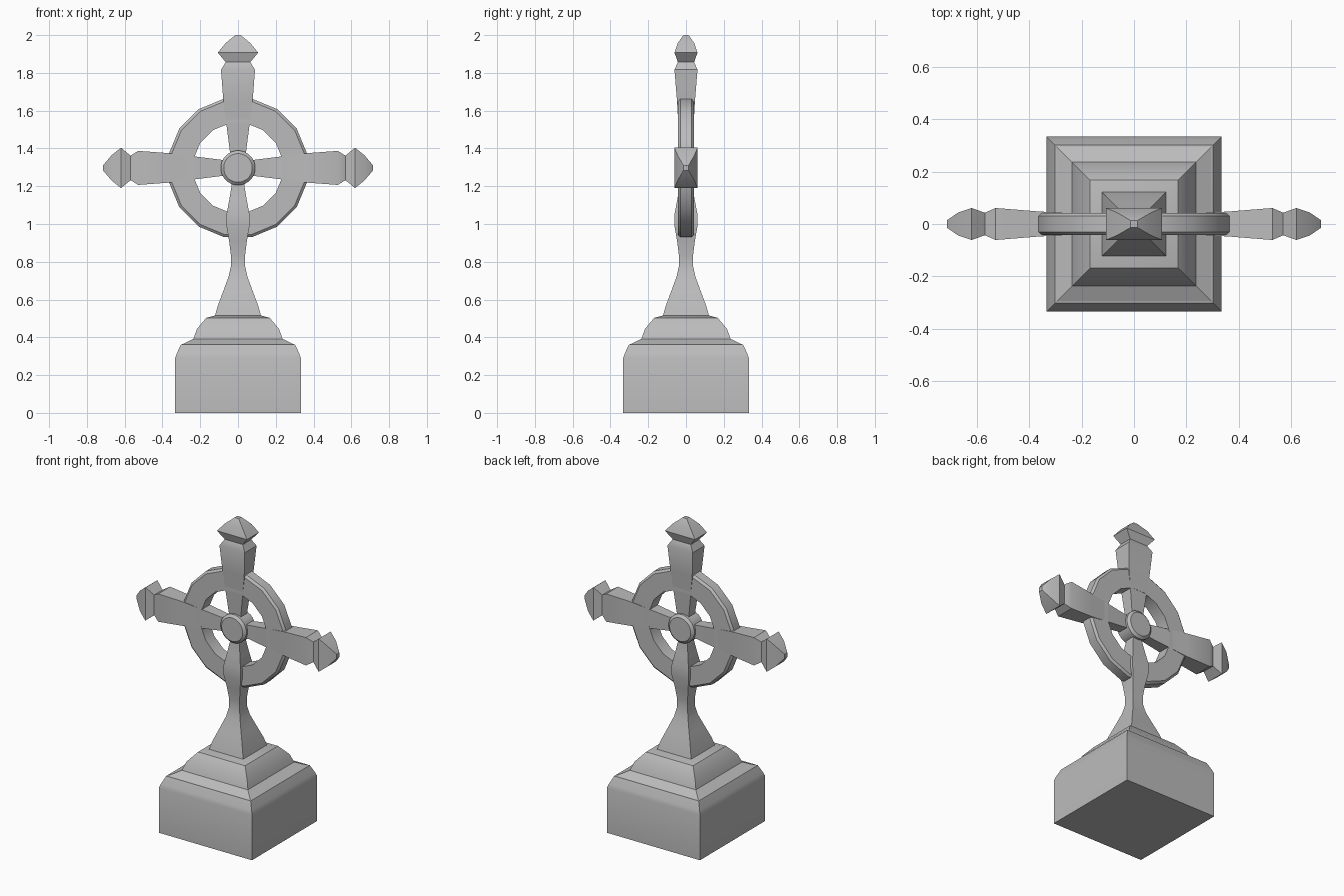
import bpy, bmesh, math
from mathutils import Matrix, Vector

cube = bpy.data.objects.get("Cube")
if cube:
    bpy.data.objects.remove(cube, do_unlink=True)

stone = bpy.data.materials.new("grey stone")
stone.use_nodes = True
COLOR = (0.5, 0.5, 0.5, 1)
stone.diffuse_color = COLOR
stone.node_tree.nodes["Principled BSDF"].inputs["Base Color"].default_value = COLOR

HUB_Z = 1.297


def finish(bm, name, angle=30):
    bmesh.ops.recalc_face_normals(bm, faces=bm.faces)
    mesh = bpy.data.meshes.new(name)
    bm.to_mesh(mesh)
    bm.free()
    mesh.materials.append(stone)
    obj = bpy.data.objects.new(name, mesh)
    bpy.context.collection.objects.link(obj)
    bpy.ops.object.select_all(action='DESELECT')
    obj.select_set(True)
    bpy.context.view_layer.objects.active = obj
    bpy.ops.object.shade_smooth_by_angle(angle=math.radians(angle))
    return obj


def loft(name, sections, matrix=Matrix(), sides=4):
    """Stack cross-sections (height, half width, half depth) along z."""
    bm = bmesh.new()
    rings = []
    for h, w, d in sections:
        ring = []
        for i in range(sides):
            a = math.tau * (i + 0.5) / sides
            k = math.sqrt(2) if sides == 4 else 1
            p = Vector((w * k * math.cos(a), d * k * math.sin(a), h))
            ring.append(bm.verts.new(matrix @ p))
        rings.append(ring)
    for low, high in zip(rings, rings[1:]):
        for i in range(sides):
            j = (i + 1) % sides
            bm.faces.new((low[i], low[j], high[j], high[i]))
    bm.faces.new(rings[0])
    bm.faces.new(rings[-1])
    return finish(bm, name)


def square(profile):
    return [(z, w, w) for w, z in profile]


# Stepped plinth with sloping shoulders
loft("plinth", square([(0.333, 0), (0.333, 0.29), (0.324, 0.315), (0.302, 0.363),
                       (0.236, 0.367)]))
loft("plinth_cap", square([(0.302, 0.36), (0.236, 0.392), (0.217, 0.445),
                           (0.168, 0.503), (0.125, 0.515)]))

# Flared shaft that swells again behind the ring
loft("shaft", square([(0.123, 0.51), (0.108, 0.565), (0.078, 0.645), (0.05, 0.72),
                      (0.037, 0.78), (0.037, 0.83), (0.047, 0.91), (0.061, 0.99),
                      (0.06, 1.055), (0.046, 1.13), (0.034, 1.2), (0.03, HUB_Z)]))

# Three flared arms with notched, pointed ends
arm = [(0, 0.03, 0.028), (0.08, 0.042, 0.032), (0.36, 0.078, 0.048),
       (0.52, 0.09, 0.061), (0.56, 0.065, 0.043), (0.61, 0.107, 0.061),
       (0.66, 0.066, 0.044), (0.703, 0.014, 0.014)]
side_arm = [(h * 0.714 / 0.703, w, d) for h, w, d in arm]
centre = Matrix.Translation((0, 0, HUB_Z))
loft("top_arm", arm, centre)
for name, turn in (("left_arm", 90), ("right_arm", -90)):
    loft(name, side_arm, centre @ Matrix.Rotation(math.radians(turn), 4, 'Y'))

# Faceted ring joining the arms
bm = bmesh.new()
SIDES = 16
profile = [(0.24, -0.042), (0.36, -0.042), (0.374, -0.03),
           (0.374, 0.03), (0.36, 0.042), (0.24, 0.042)]
loops = []
for i in range(SIDES):
    a = math.tau * (i + 0.5) / SIDES
    loops.append([bm.verts.new((r * math.cos(a), y, HUB_Z + r * math.sin(a)))
                  for r, y in profile])
for i in range(SIDES):
    here, there = loops[i], loops[(i + 1) % SIDES]
    for k in range(len(profile)):
        n = (k + 1) % len(profile)
        bm.faces.new((here[k], here[n], there[n], there[k]))
finish(bm, "ring")

# Round boss through the crossing, bevelled front and back
loft("boss", [(-0.06, 0.076, 0.076), (-0.046, 0.092, 0.092),
              (0.046, 0.092, 0.092), (0.06, 0.076, 0.076)],
     centre @ Matrix.Rotation(math.radians(90), 4, 'X'), sides=24)
